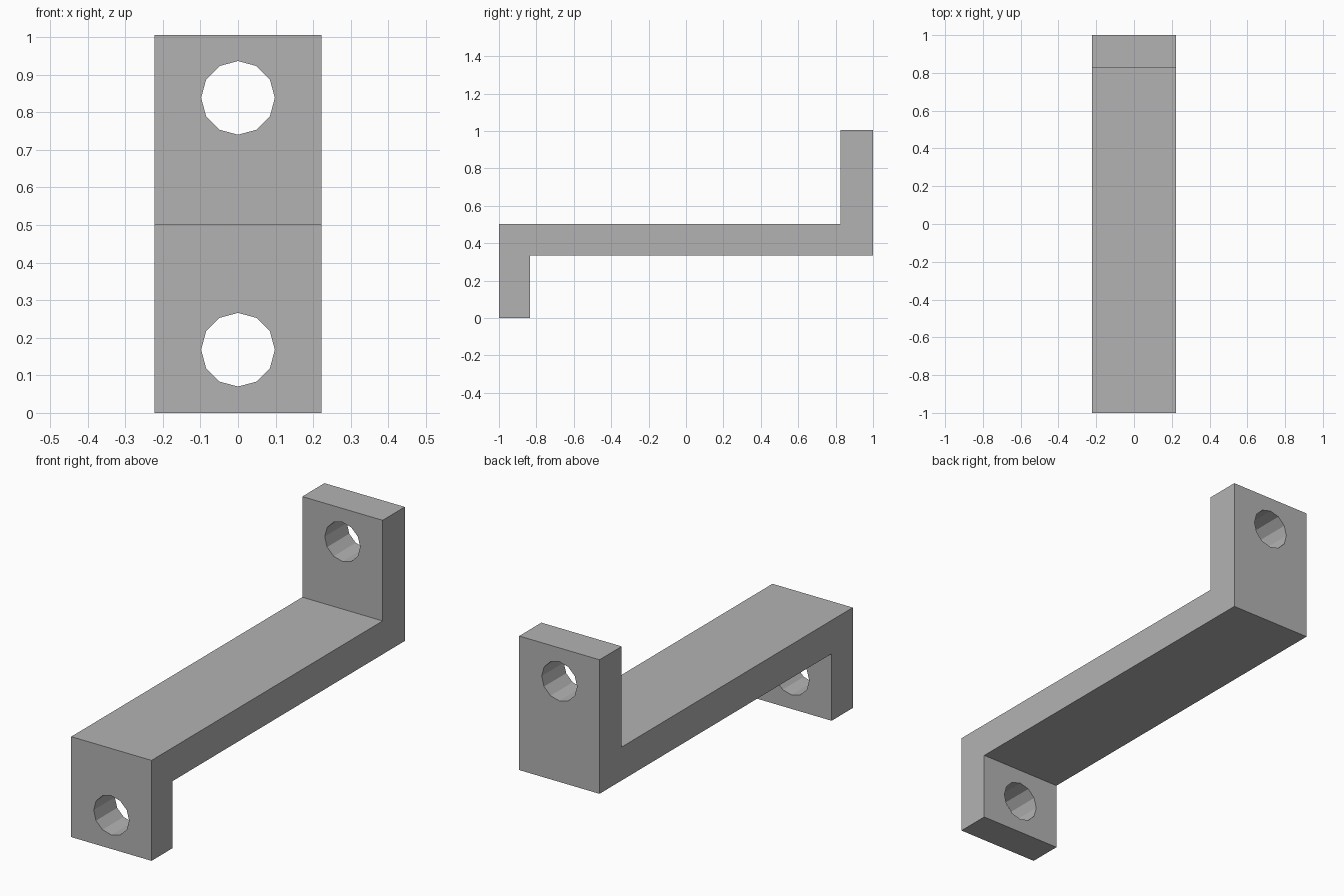
import bpy, bmesh
from math import pi
from mathutils import Matrix

cube = bpy.data.objects.get("Cube")
if cube:
    bpy.data.objects.remove(cube, do_unlink=True)

HALF_WIDTH = 0.222
HOLE_RADIUS = 0.098

grey = bpy.data.materials.new("plain grey")
grey.use_nodes = True
colour = (0.45, 0.45, 0.45, 1)
grey.diffuse_color = colour
grey.node_tree.nodes["Principled BSDF"].inputs["Base Color"].default_value = colour


def make_object(name, bm):
    bmesh.ops.recalc_face_normals(bm, faces=bm.faces)
    mesh = bpy.data.meshes.new(name)
    bm.to_mesh(mesh)
    bm.free()
    obj = bpy.data.objects.new(name, mesh)
    bpy.context.collection.objects.link(obj)
    mesh.materials.append(grey)
    return obj


# Z-shaped bracket: side profile (y, z) extruded across the width
profile = [(-1, 0), (-0.833, 0), (-0.833, 0.335), (1, 0.335),
           (1, 1.005), (0.825, 1.005), (0.825, 0.502), (-1, 0.502)]
bm = bmesh.new()
side = bm.faces.new([bm.verts.new((-HALF_WIDTH, y, z)) for y, z in profile])
extruded = bmesh.ops.extrude_face_region(bm, geom=[side])["geom"]
bmesh.ops.translate(bm, vec=(2 * HALF_WIDTH, 0, 0),
                    verts=[v for v in extruded if isinstance(v, bmesh.types.BMVert)])
bracket = make_object("bracket", bm)

# Twelve-sided bolt holes through the front and back tabs
for name, y, z in (("front_hole_cutter", -0.916, 0.168), ("back_hole_cutter", 0.912, 0.838)):
    bm = bmesh.new()
    bmesh.ops.create_cone(bm, cap_ends=True, segments=12, radius1=HOLE_RADIUS,
                          radius2=HOLE_RADIUS, depth=0.4,
                          matrix=Matrix.Translation((0, y, z)) @ Matrix.Rotation(pi / 2, 4, "X"))
    cutter = make_object(name, bm)
    cutter.hide_render = True
    cutter.hide_set(True)
    cut = bracket.modifiers.new(name, "BOOLEAN")
    cut.operation = "DIFFERENCE"
    cut.solver = "EXACT"
    cut.object = cutter
